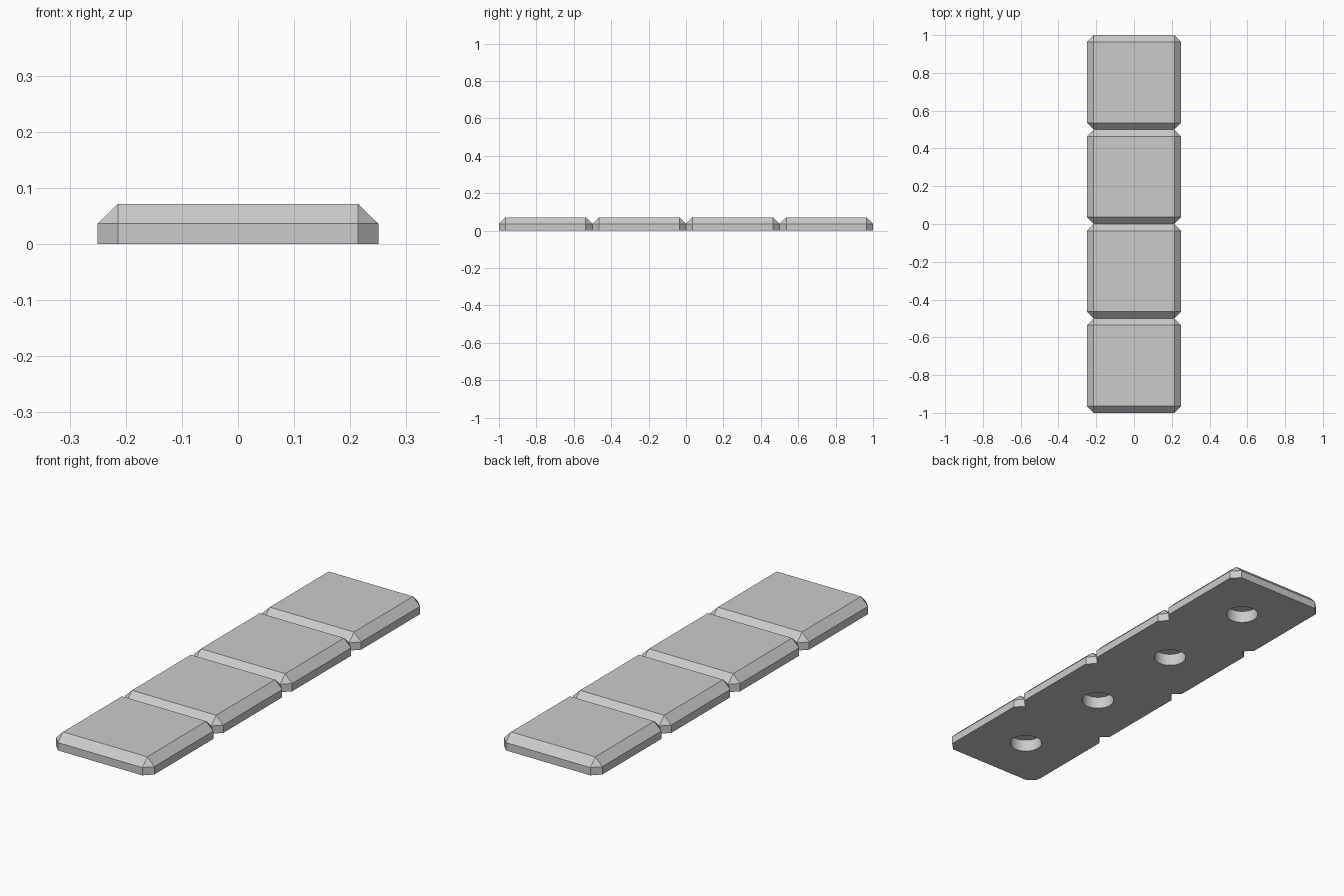
import bpy, bmesh, math

if "Cube" in bpy.data.objects:
    bpy.data.objects.remove(bpy.data.objects["Cube"], do_unlink=True)

TILES = 4
HALF = 0.25            # half the width of one square tile
CUT = 0.036            # chamfer size
HEIGHT = 0.0715
HOLE_RADIUS = 0.07
HOLE_DEPTH = 0.056
SIDES = 32

grey = bpy.data.materials.new("light grey")
grey.use_nodes = True
colour = (0.6, 0.6, 0.6, 1)
grey.diffuse_color = colour
grey.node_tree.nodes["Principled BSDF"].inputs["Base Color"].default_value = colour

bm = bmesh.new()


def ring(points, cy, z):
    return [bm.verts.new((x, cy + y, z)) for x, y in points]


def edges_of(loop):
    return [bm.edges.get(pair) or bm.edges.new(pair)
            for pair in zip(loop, loop[1:] + loop[:1])]


def wall(lower, upper):
    n = len(lower)
    for i in range(n):
        j = (i + 1) % n
        bm.faces.new((lower[i], lower[j], upper[j], upper[i]))


inner = HALF - CUT
corners = [(1, 1), (-1, 1), (-1, -1), (1, -1)]
square = [(sx * inner, sy * inner) for sx, sy in corners]
octagon = []
for sx, sy in corners:
    pair = [(sx * HALF, sy * inner), (sx * inner, sy * HALF)]
    octagon += pair if sx * sy > 0 else pair[::-1]
circle = [(HOLE_RADIUS * math.cos(2 * math.pi * i / SIDES),
           HOLE_RADIUS * math.sin(2 * math.pi * i / SIDES)) for i in range(SIDES)]

for t in range(TILES):
    cy = (t - (TILES - 1) / 2) * 2 * HALF
    base, waist = ring(octagon, cy, 0), ring(octagon, cy, CUT)
    top = ring(square, cy, HEIGHT)

    # Upright sides, left open where two tiles join
    for i in range(8):
        j = (i + 1) % 8
        joined = (i == 1 and t < TILES - 1) or (i == 5 and t > 0)
        if i == 1 or i == 5:
            if joined:
                continue
        bm.faces.new((base[i], base[j], waist[j], waist[i]))

    # Sloped chamfers, corner triangles and flat top
    for c in range(4):
        a, b, nxt = waist[2 * c], waist[2 * c + 1], waist[(2 * c + 2) % 8]
        bm.faces.new((a, b, top[c]))
        bm.faces.new((b, nxt, top[(c + 1) % 4], top[c]))
    bm.faces.new(top)

    # Blind round hole in the underside
    rim, roof = ring(circle, cy, 0), ring(circle, cy, HOLE_DEPTH)
    wall(rim, roof)
    bm.faces.new(roof)

    # Underside around the hole
    filled = bmesh.ops.triangle_fill(bm, edges=edges_of(base) + edges_of(rim),
                                     use_beauty=True)
    inside = [f for f in filled["geom"] if isinstance(f, bmesh.types.BMFace)
              and all(v in rim for v in f.verts)]
    if inside:
        bmesh.ops.delete(bm, geom=inside, context='FACES_ONLY')

# Weld the tiles into one strip
bmesh.ops.remove_doubles(bm, verts=bm.verts[:], dist=0.0005)
bmesh.ops.recalc_face_normals(bm, faces=bm.faces[:])

mesh = bpy.data.meshes.new("tile_strip")
bm.to_mesh(mesh)
bm.free()
mesh.materials.append(grey)
strip = bpy.data.objects.new("tile_strip", mesh)
bpy.context.collection.objects.link(strip)

bpy.ops.object.select_all(action='DESELECT')
strip.select_set(True)
bpy.context.view_layer.objects.active = strip
bpy.ops.object.shade_smooth_by_angle(angle=math.radians(20))
